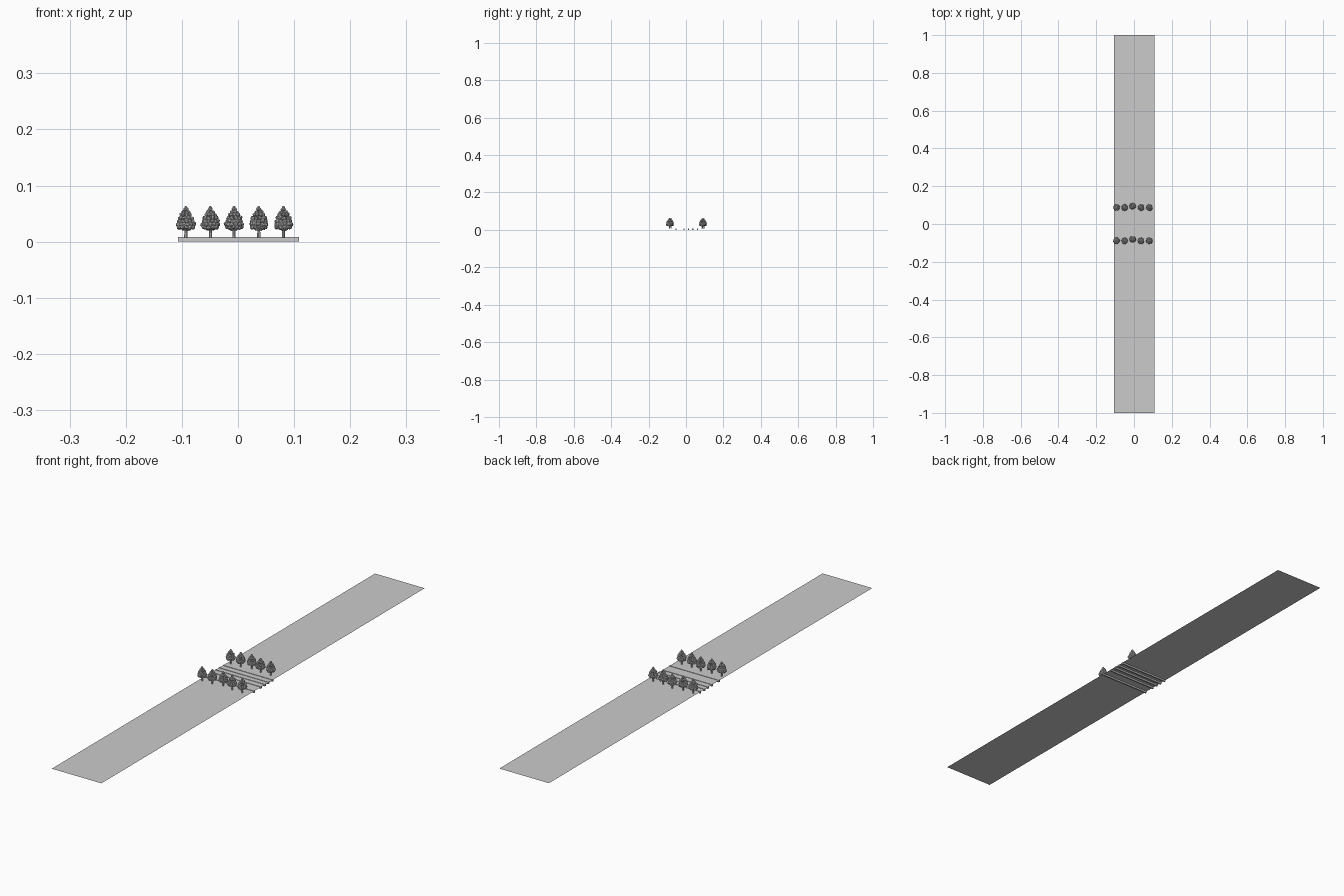
import bpy, bmesh, math, random
from mathutils import Matrix, Vector

if "Cube" in bpy.data.objects:
    bpy.data.objects.remove(bpy.data.objects["Cube"])

random.seed(4)
TOP = 0.0065  # ground level


def make_object(name, bm, location=(0, 0, 0)):
    mesh = bpy.data.meshes.new(name)
    bm.to_mesh(mesh)
    bm.free()
    return place(name, mesh, location)


def place(name, mesh, location, turn=0):
    obj = bpy.data.objects.new(name, mesh)
    obj.location = location
    obj.rotation_euler.z = turn
    bpy.context.collection.objects.link(obj)
    return obj


# Long thin ground sheet
bm = bmesh.new()
bmesh.ops.create_grid(bm, x_segments=1, y_segments=1, size=1,
                      matrix=Matrix.Translation((0.001, 0, TOP)) @ Matrix.Diagonal((0.1075, 1, 1, 1)))
make_object("ground", bm)

# Kerb and divider strips crossing the sheet
for i, y in enumerate((0.061, 0.036, 0.014, -0.011, -0.054)):
    bm = bmesh.new()
    bmesh.ops.create_cube(bm, size=1, matrix=Matrix.Diagonal((0.215, 0.006, 0.008, 1)))
    make_object(f"strip_{i}", bm, (0.001, y, 0.004))

# Shared trunk: tapered column with branches reaching into the crown
bm = bmesh.new()


def limb(a, b, r1, r2):
    a, b = Vector(a), Vector(b)
    d = b - a
    rot = d.to_track_quat('Z', 'Y').to_matrix().to_4x4()
    bmesh.ops.create_cone(bm, cap_ends=True, segments=8, radius1=r1, radius2=r2,
                          depth=d.length, matrix=Matrix.Translation((a + b) / 2) @ rot)


limb((0, 0, 0), (0, 0, 0.045), 0.003, 0.0015)
for i in range(5):
    t = i * math.tau / 5
    limb((0, 0, 0.012), (0.011 * math.cos(t), 0.011 * math.sin(t), 0.022), 0.0014, 0.0007)
trunk = make_object("trunk_0", bm).data

# Shared crown: rings of faceted leaf clumps, narrowing to a point
bm = bmesh.new()
for z, radius, count, size in ((0.019, 0.0125, 11, 0.0042), (0.0245, 0.0135, 12, 0.0045),
                               (0.030, 0.0125, 11, 0.0043), (0.0355, 0.0105, 9, 0.0041),
                               (0.041, 0.0080, 7, 0.0039), (0.0465, 0.0050, 5, 0.0036),
                               (0.0515, 0.0022, 3, 0.0032), (0.0545, 0, 1, 0.0028),
                               (0.018, 0.005, 5, 0.005)):
    phase = random.uniform(0, 6)
    for i in range(count):
        t = phase + i * math.tau / count
        r = radius * random.uniform(0.92, 1.08)
        spot = (r * math.cos(t), r * math.sin(t), z + random.uniform(-0.001, 0.001))
        turn = Matrix.Rotation(random.uniform(0, 6), 4, 'X')
        bmesh.ops.create_icosphere(bm, subdivisions=1, radius=size * random.uniform(0.9, 1.1),
                                   matrix=Matrix.Translation(spot) @ turn)
crown = make_object("crown_0", bm).data

# Two matching rows of five trees
bpy.data.objects.remove(bpy.data.objects["trunk_0"])
bpy.data.objects.remove(bpy.data.objects["crown_0"])
for row, y in enumerate((-0.089, 0.087)):
    for i, x in enumerate((-0.093, -0.049, -0.007, 0.037, 0.081)):
        spot = (x, y + (0.008 if i == 2 else 0), TOP)
        turn = i * 1.3
        place(f"trunk_{row}_{i}", trunk, spot, turn)
        place(f"crown_{row}_{i}", crown, spot, turn)
